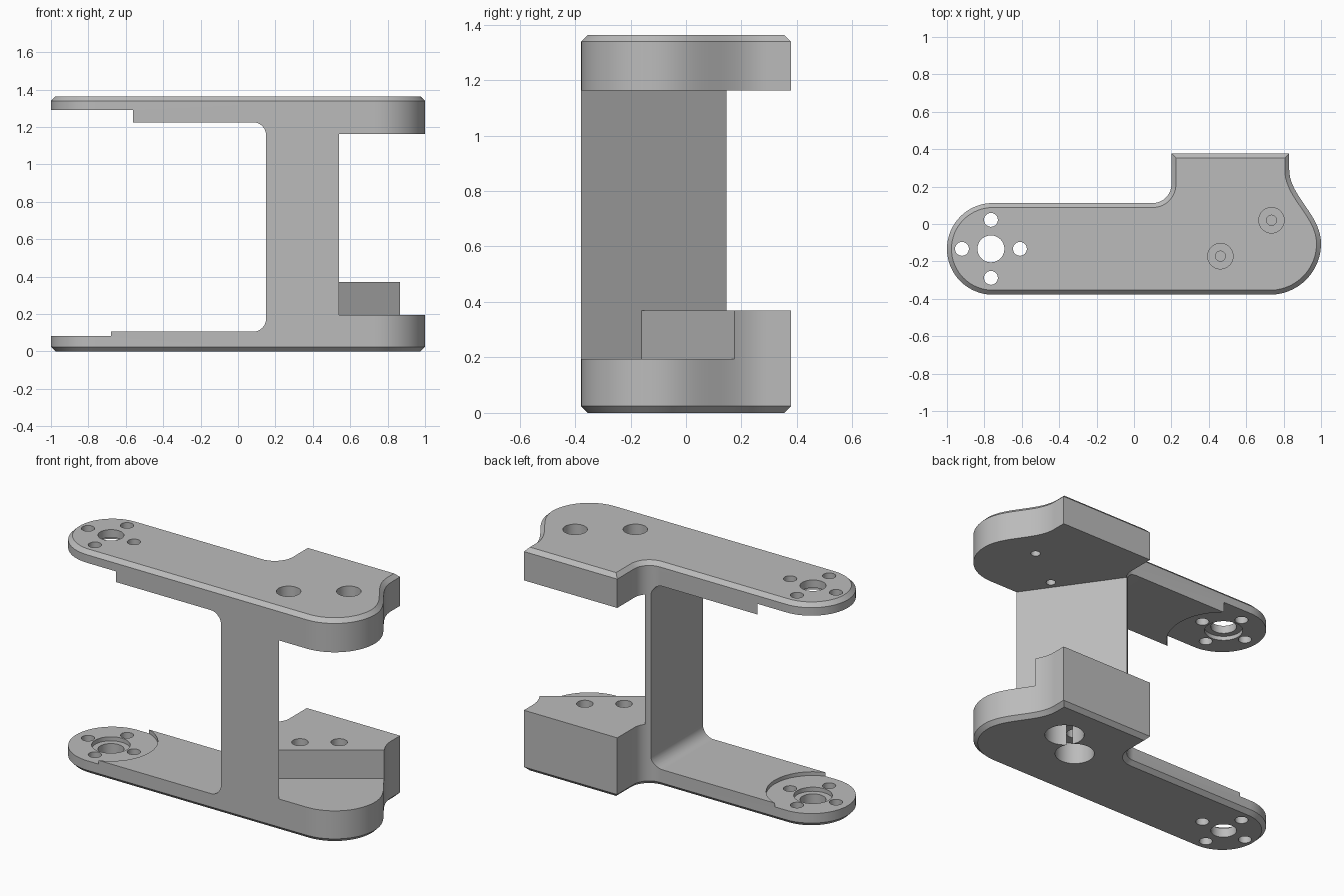
import bpy, bmesh
from math import cos, sin, pi, radians
from mathutils import Vector, Matrix
from mathutils.geometry import interpolate_bezier

cube = bpy.data.objects.get("Cube")
if cube:
    bpy.data.objects.remove(cube, do_unlink=True)

HEIGHT = 1.363
CHAMFER = 0.024
PIVOT = (-0.765, -0.133)      # hinge axis at the arm tips

metal = bpy.data.materials.new("grey metal")
metal.use_nodes = True
grey = (0.5, 0.5, 0.5, 1)
metal.diffuse_color = grey
metal.node_tree.nodes["Principled BSDF"].inputs["Base Color"].default_value = grey


def arc(cx, cy, r, start, end, n=20):
    angles = [radians(start + (end - start) * i / n) for i in range(n + 1)]
    return [(cx + r * cos(a), cy + r * sin(a)) for a in angles]


def prism(name, points, low, high, matrix=None, chamfer=0):
    """Extrude a flat profile between two heights."""
    bm = bmesh.new()
    base = bm.faces.new([bm.verts.new((x, y, low)) for x, y in points])
    top = bmesh.ops.extrude_face_region(bm, geom=[base], use_keep_orig=True)
    moved = [g for g in top["geom"] if isinstance(g, bmesh.types.BMVert)]
    bmesh.ops.translate(bm, verts=moved, vec=(0, 0, high - low))
    bmesh.ops.recalc_face_normals(bm, faces=bm.faces)
    if chamfer:
        rims = [e for e in bm.edges if abs(e.verts[0].co.z - e.verts[1].co.z) < 1e-5]
        bmesh.ops.bevel(bm, geom=rims, offset=chamfer, segments=1, affect='EDGES')
    if matrix:
        bmesh.ops.transform(bm, matrix=matrix, verts=bm.verts)
    bmesh.ops.recalc_face_normals(bm, faces=bm.faces)
    mesh = bpy.data.meshes.new(name)
    bm.to_mesh(mesh)
    bm.free()
    mesh.materials.append(metal)
    obj = bpy.data.objects.new(name, mesh)
    bpy.context.collection.objects.link(obj)
    return obj


cutters = []


def cut(name, points, low, high, matrix=None):
    obj = prism(name, points, low, high, matrix)
    obj.hide_render = True
    cutters.append(obj)


def bore(name, center, r, low, high):
    cut(name, arc(*center, r, 0, 360, 40)[:-1], low, high)


# Plan outline: rounded arm tip, inner fillet, square back, flowing right end
curve = interpolate_bezier(Vector((0.83, 0.29)), Vector((0.83, 0.15)),
                           Vector((1, 0.05)), Vector((1, -0.105)), 20)
outline = arc(-0.755, -0.133, 0.245, 270, 90, 32)
outline += arc(0.1, 0.212, 0.1, -90, 0, 14)
outline += [(0.2, 0.378), (0.83, 0.378)]
outline += [tuple(p) for p in curve]
outline += arc(0.727, -0.105, 0.273, 0, -90)[1:]
bracket = prism("bracket_body", outline, 0, HEIGHT, chamfer=CHAMFER)

# Gap between the two arms, with rounded inner corners
gap = [(-1.5, 0.105)] + arc(0.08, 0.175, 0.07, -90, 0, 12)
gap += arc(0.08, 1.155, 0.07, 0, 90, 12) + [(-1.5, 1.225)]
cut("arm_gap", gap, -1, 1, Matrix.Rotation(pi / 2, 4, 'X'))

# Slanted web face, and the step across the lower block square to it
web = Vector((0.54, -0.378))
along = Vector((0.82, 0.573)).normalized()
back = Vector((-along.y, along.x))


def slanted_box(name, start, end, low, high):
    a, b = web + back * start, web + back * end
    cut(name, [tuple(p) for p in (a, a + along * 3, b + along * 3, b)], low, high)


slanted_box("block_gap", -1.5, 1.5, 0.37, 1.163)
slanted_box("lower_step", -1.5, 0.266, 0.195, 0.5)

# Disc seats and hinge holes on the arm tips
bore("upper_seat", PIVOT, 0.32, 1.1, 1.29)
bore("lower_seat", PIVOT, 0.26, 0.082, 0.2)
bore("upper_counterbore", PIVOT, 0.107, 1.2, 1.315)
bore("lower_counterbore", PIVOT, 0.107, 0.057, 0.2)
bore("hinge_hole", PIVOT, 0.072, -0.1, 1.5)
for i in range(4):
    x, y = 0.155 * cos(i * pi / 2), 0.155 * sin(i * pi / 2)
    bore("hinge_screw_hole", (PIVOT[0] + x, PIVOT[1] + y), 0.037, -0.1, 1.5)

# Counterbored screw holes in the blocks
for center in ((0.462, -0.172), (0.735, 0.02)):
    bore("upper_screw_head", center, 0.068, 1.243, 1.5)
    bore("upper_screw_hole", center, 0.027, 1.0, 1.5)
for center in ((0.425, -0.009), (0.603, 0.115)):
    bore("lower_screw_head", center, 0.11, -0.1, 0.13)
    bore("lower_screw_hole", center, 0.046, -0.1, 0.5)

# Apply every cut, then remove the cutters
for c in cutters:
    mod = bracket.modifiers.new(c.name, 'BOOLEAN')
    mod.operation = 'DIFFERENCE'
    mod.solver = 'EXACT'
    mod.object = c
bpy.context.view_layer.update()
graph = bpy.context.evaluated_depsgraph_get()
result = bpy.data.meshes.new_from_object(bracket.evaluated_get(graph))
bracket.modifiers.clear()
bracket.data = result
result.materials.clear()
result.materials.append(metal)
for c in cutters:
    bpy.data.objects.remove(c, do_unlink=True)

bpy.ops.object.select_all(action='DESELECT')
bracket.select_set(True)
bpy.context.view_layer.objects.active = bracket
bpy.ops.object.shade_smooth_by_angle(angle=radians(25))
